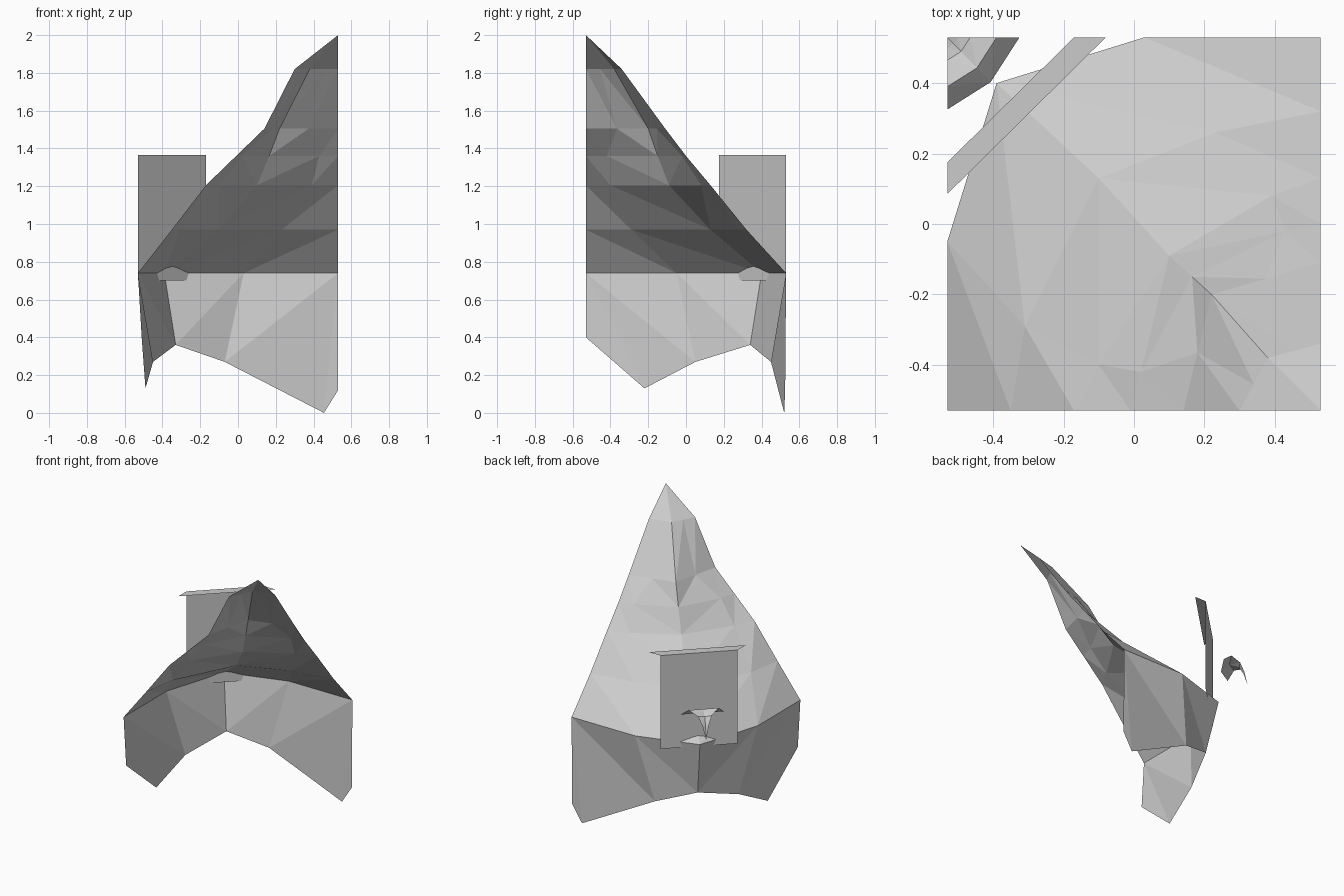
import bpy, bmesh

if "Cube" in bpy.data.objects:
    bpy.data.objects.remove(bpy.data.objects["Cube"])


def make(name, verts, faces):
    me = bpy.data.meshes.new(name)
    me.from_pydata(verts, [], faces)
    bm = bmesh.new()
    bm.from_mesh(me)
    bmesh.ops.remove_doubles(bm, verts=bm.verts, dist=0.0001)
    bmesh.ops.recalc_face_normals(bm, faces=bm.faces)
    bm.to_mesh(me)
    bm.free()
    ob = bpy.data.objects.new(name, me)
    bpy.context.collection.objects.link(ob)
    return ob


def loft(rings):
    """Triangulated sheet between rings, diagonals fanning from the middle ridge."""
    n = len(rings[0])
    verts = [p for r in rings for p in r]
    faces = []
    for k in range(len(rings) - 1):
        for i in range(n - 1):
            a, b = k * n + i, k * n + i + 1
            c, d = a + n, b + n
            if i < n // 2:
                faces += [(a, b, c), (b, d, c)]
            else:
                faces += [(a, b, d), (a, d, c)]
    return verts, faces


H = 0.53

# Peaked quarter roof: one contour per height, side - ridge - side
contours = [
    (0.74, [(-H, -H), (-H, -0.05), (-0.39, 0.40), (0.03, H), (H, H)]),
    (0.97, [(-0.35, -H), (-0.31, -0.29), (-0.10, 0.13), (0.23, 0.26), (H, 0.32)]),
    (1.205, [(-0.17, -H), (-0.10, -0.40), (0.10, -0.09), (0.39, 0.08), (H, 0.13)]),
    (1.36, [(-0.01, -H), (0.02, -0.42), (0.165, -0.15), (0.43, -0.02), (H, 0.0)]),
    (1.505, [(0.14, -H), (0.18, -0.365), (0.22, -0.20), (0.375, -0.155), (H, -0.11)]),
    (1.82, [(0.30, -H), (0.34, -0.455), (0.38, -0.38), (0.455, -0.36), (H, -0.34)]),
]
rings = [[(x, y, z) for x, y in pts] for z, pts in contours]
verts, faces = loft(rings)
verts.append((H, -H, 2.0))
top = len(verts) - 1
faces += [(top - 5 + i, top - 4 + i, top) for i in range(4)]
make("roof_peak", verts, faces)

# Ragged skirt hanging from the rim
hem = [(-0.51, -H, 0.40), (-0.49, -0.22, 0.13), (-0.45, 0.05, 0.27), (-0.33, 0.34, 0.36),
       (-0.07, 0.45, 0.27), (0.455, 0.52, 0.0), (H, 0.525, 0.12)]
skirt = [(0, 5, 6), (0, 6, 7), (0, 7, 1), (1, 7, 8), (1, 8, 2),
         (2, 8, 3), (3, 8, 9), (3, 9, 4), (4, 9, 10), (4, 10, 11)]
make("hanging_skirt", rings[0] + hem, skirt)

# Upright panel across the corner with a flat ledge on top
LO, HI = 0.70, 1.365
panel = [(-H, 0.175, LO), (-0.17, H, LO), (-0.17, H, HI), (-H, 0.175, HI),
         (-0.08, H, HI), (-H, 0.085, HI)]
make("corner_panel", panel, [(0, 1, 2, 3), (3, 2, 4, 5)])

# Small quarter cap in the corner, dipping to a point on its axis
profile = [(0.205, 0.985), (0.14, 1.035), (0.065, 1.01), (0.03, 0.955)]
cap = [[(-H, H - r, z), (-H + 0.6 * r, H - 0.62 * r, z - 0.01), (-H + r, H, z)]
       for r, z in profile]
verts, faces = loft(cap)
verts.append((-H, H, 0.86))
top = len(verts) - 1
faces += [(top - 3, top - 2, top), (top - 2, top - 1, top)]
make("corner_cap", verts, faces)
